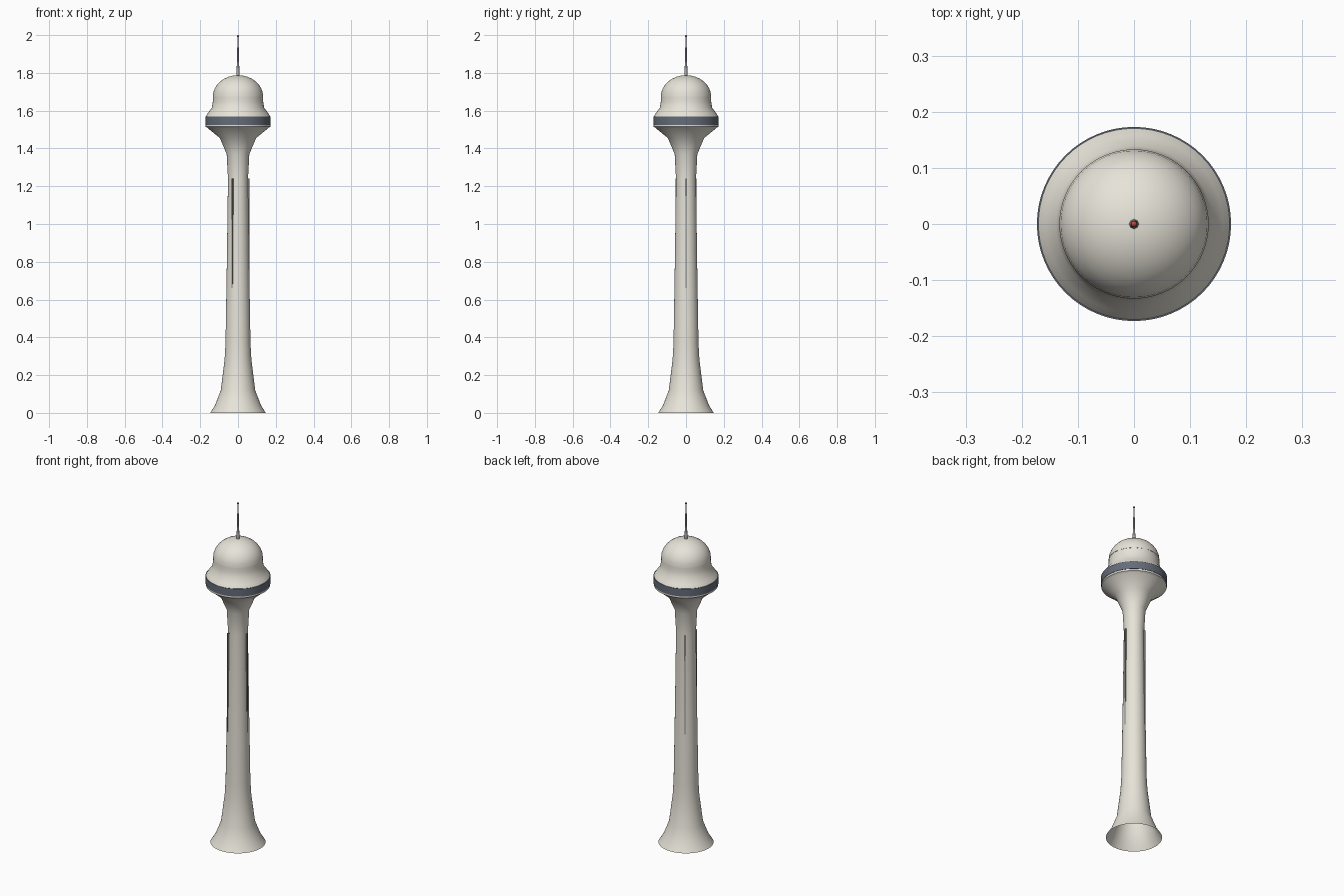
import bpy, bmesh, math

if "Cube" in bpy.data.objects:
    bpy.data.objects.remove(bpy.data.objects["Cube"])


def material(name, rgb):
    m = bpy.data.materials.new(name)
    m.diffuse_color = (*rgb, 1)
    m.use_nodes = True
    m.node_tree.nodes["Principled BSDF"].inputs["Base Color"].default_value = m.diffuse_color
    return m


CONCRETE = material("concrete", (0.80, 0.77, 0.69))
GLASS = material("window_glass", (0.13, 0.15, 0.19))
STEEL = material("steel", (0.40, 0.40, 0.41))
SLOT = material("slot_grey", (0.25, 0.25, 0.24))
RED = material("beacon_red", (0.7, 0.05, 0.04))


def lathe(name, profile, mat, sides=64, angle=30):
    """Spin (radius, z) points round z; a zero radius closes to a point."""
    bm = bmesh.new()
    verts = [bm.verts.new((r, 0, z)) for r, z in profile]
    edges = [bm.edges.new(p) for p in zip(verts, verts[1:])]
    bmesh.ops.spin(bm, geom=verts + edges, cent=(0, 0, 0), axis=(0, 0, 1),
                   angle=math.tau, steps=sides, use_duplicate=False)
    bmesh.ops.remove_doubles(bm, verts=bm.verts, dist=1e-5)
    bmesh.ops.recalc_face_normals(bm, faces=bm.faces)
    # an open surface: make sure the normals face away from the axis
    if sum(f.normal.x * f.calc_center_median().x + f.normal.y * f.calc_center_median().y
           for f in bm.faces) < 0:
        bmesh.ops.reverse_faces(bm, faces=bm.faces)
    me = bpy.data.meshes.new(name)
    bm.to_mesh(me)
    bm.free()
    ob = bpy.data.objects.new(name, me)
    bpy.context.collection.objects.link(ob)
    me.materials.append(mat)
    bpy.context.view_layer.objects.active = ob
    ob.select_set(True)
    bpy.ops.object.shade_smooth_by_angle(angle=math.radians(angle))
    ob.select_set(False)
    return ob


# Shaft: flared foot (open below), slim waist, flaring into the pod underside
lathe("shaft", [(0.147, 0), (0.122, 0.04), (0.091, 0.12), (0.071, 0.28),
                (0.066, 0.37), (0.059, 0.8), (0.053, 1.24), (0.060, 1.37),
                (0.096, 1.455), (0.163, 1.51)], CONCRETE, angle=40)

# Pod: floor rim, window band, sloping roof
lathe("pod_rim", [(0.163, 1.51), (0.171, 1.515), (0.171, 1.527)], CONCRETE)
lathe("window_band", [(0.165, 1.525), (0.173, 1.525), (0.173, 1.57), (0.165, 1.57)], GLASS)
lathe("pod_roof", [(0.171, 1.569), (0.158, 1.59), (0.139, 1.615), (0.133, 1.65),
                   (0.132, 1.675)], CONCRETE)

# Dome
lathe("dome", [(0.133 * math.cos(t), 1.675 + 0.113 * math.sin(t))
               for t in (i * math.pi / 16 for i in range(8))] + [(0, 1.788)],
      CONCRETE, angle=50)

# Antenna with beacon at the tip
lathe("antenna_lower", [(0.009, 1.78), (0.006, 1.85), (0, 1.85)], STEEL, 16)
lathe("antenna_upper", [(0.0055, 1.85), (0.003, 1.99)], STEEL, 12)
lathe("beacon", [(0, 1.988), (0.004, 1.990), (0.0055, 1.994), (0.004, 1.998), (0, 2.0)],
      RED, 12, 60)

# Three narrow upright strips round the shaft
for i in range(3):
    a = i * math.tau / 3
    bpy.ops.mesh.primitive_cube_add(size=1, location=(0.056 * math.cos(a), 0.056 * math.sin(a), 0.95),
                                    rotation=(0, 0, a))
    strip = bpy.context.object
    strip.name = f"shaft_strip_{i + 1}"
    strip.scale = (0.012, 0.006, 0.58)
    strip.data.materials.append(SLOT)
